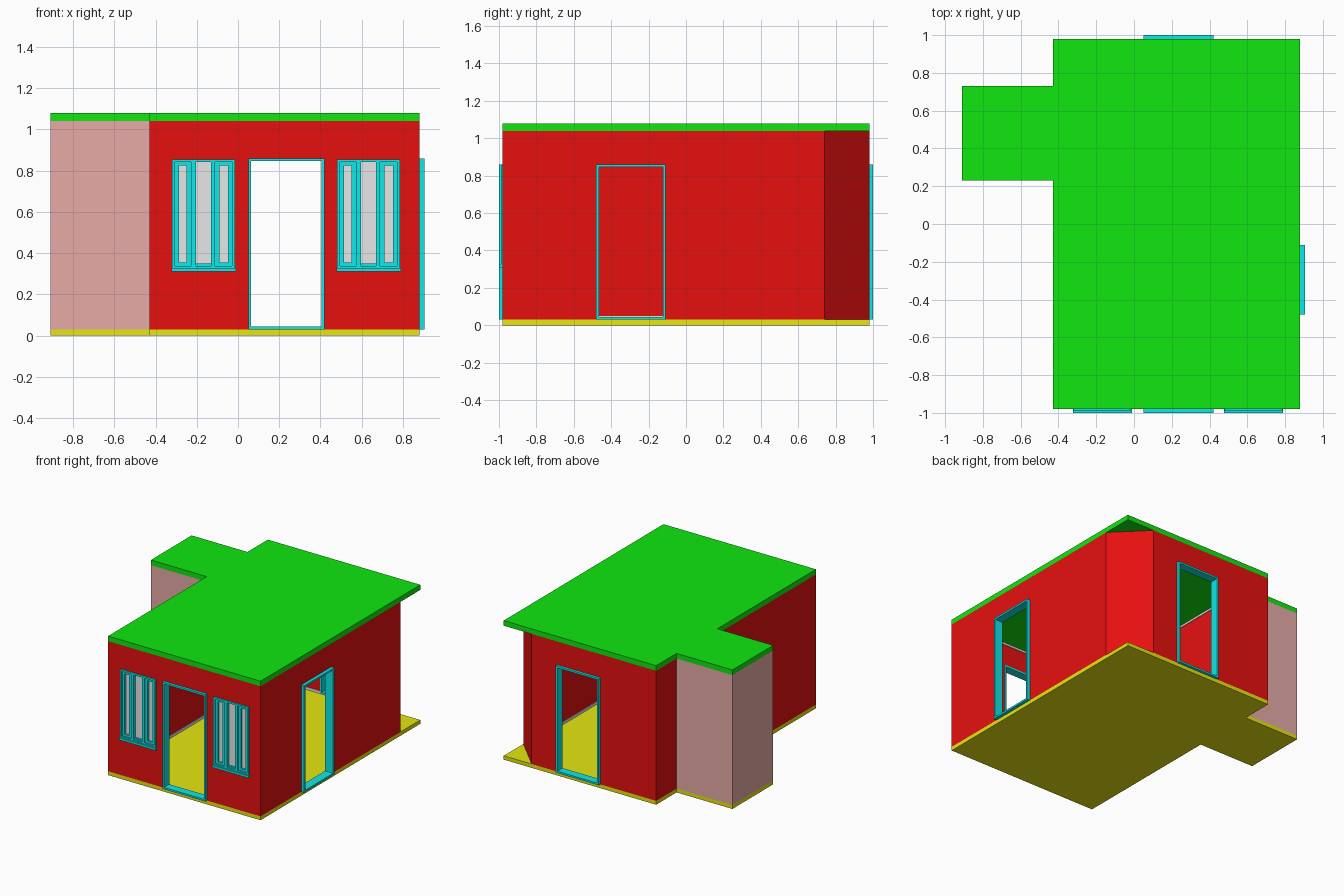
import bpy, bmesh
from mathutils import Matrix, Vector

cube = bpy.data.objects.get("Cube")
if cube:
    bpy.data.objects.remove(cube)


def material(name, r, g, b):
    m = bpy.data.materials.new(name)
    m.use_nodes = True
    m.diffuse_color = (r, g, b, 1)
    m.node_tree.nodes["Principled BSDF"].inputs["Base Color"].default_value = (r, g, b, 1)
    return m


LOW, HIGH = 0.005, 0.8
RED = material("wall red", HIGH, LOW, LOW)
GREEN = material("roof green", LOW, HIGH, LOW)
YELLOW = material("floor yellow", HIGH, HIGH, LOW)
CYAN = material("trim cyan", LOW, HIGH, HIGH)
PINK = material("annex pink", HIGH, 0.41, 0.39)
WHITE = material("pane white", HIGH, HIGH, HIGH)

# Profile planes: (u, v, depth) mapped to the world
PLAN = Matrix.Identity(3)
FRONT = Matrix(((1, 0, 0), (0, 0, 1), (0, 1, 0)))
SIDE = Matrix(((0, 0, 1), (1, 0, 0), (0, 1, 0)))


def rect(u0, u1, v0, v1):
    return [(u0, v0), (u1, v0), (u1, v1), (u0, v1)]


def inset(points, t):
    """Offset a counter-clockwise convex outline inward by t."""
    result = []
    for i, p in enumerate(points):
        p = Vector(p)
        a = (p - Vector(points[i - 1])).normalized()
        b = (Vector(points[(i + 1) % len(points)]) - p).normalized()
        na, nb = Vector((-a.y, a.x)), Vector((-b.y, b.x))
        result.append(tuple(p + (na + nb) * t / (1 + na.dot(nb))))
    return result


def finish(name, bm, mat):
    bmesh.ops.recalc_face_normals(bm, faces=bm.faces)
    mesh = bpy.data.meshes.new(name)
    bm.to_mesh(mesh)
    bm.free()
    obj = bpy.data.objects.new(name, mesh)
    bpy.context.collection.objects.link(obj)
    mesh.materials.append(mat)
    return obj


def loop_verts(bm, points, d, plane):
    return [bm.verts.new(plane @ Vector((u, v, d))) for u, v in points]


def prism(name, points, d0, d1, mat, plane=PLAN):
    bm = bmesh.new()
    a, b = (loop_verts(bm, points, d, plane) for d in (d0, d1))
    bm.faces.new(a)
    bm.faces.new(b)
    for i in range(len(a)):
        bm.faces.new((a[i - 1], a[i], b[i], b[i - 1]))
    return finish(name, bm, mat)


def ring(name, points, t, d0, d1, mat, plane=PLAN):
    """Hollow prism with side thickness t."""
    bm = bmesh.new()
    inner = inset(points, t)
    loops = [loop_verts(bm, p, d, plane)
             for p, d in ((points, d0), (points, d1), (inner, d1), (inner, d0))]
    for k in range(4):
        a, b = loops[k - 1], loops[k]
        for i in range(len(a)):
            bm.faces.new((a[i - 1], a[i], b[i], b[i - 1]))
    return finish(name, bm, mat)


def cut(obj, cutters):
    for c in cutters:
        mod = obj.modifiers.new("opening", 'BOOLEAN')
        mod.object = c
        mod.solver = 'EXACT'
    bpy.context.view_layer.update()
    graph = bpy.context.evaluated_depsgraph_get()
    mesh = bpy.data.meshes.new_from_object(obj.evaluated_get(graph))
    obj.modifiers.clear()
    obj.data = mesh


# Floor and roof slabs share one stepped outline
slab = [(-0.43, -0.98), (0.88, -0.98), (0.88, 0.98), (-0.43, 0.98),
        (-0.43, 0.73), (-0.91, 0.73), (-0.91, 0.23), (-0.43, 0.23)]
prism("floor", slab, 0, 0.03, YELLOW)
prism("roof", slab, 1.04, 1.08, GREEN)

# Main walls with one angled corner, plus interior trim
outline = [(-0.43, -0.98), (0.88, -0.98), (0.88, 0.74), (0.64, 0.98), (-0.43, 0.98)]
THICK = 0.04
walls = ring("main_walls", outline, THICK, 0.03, 1.04, RED)
inside = inset(outline, THICK)
skirting = ring("skirting", inside, 0.005, 0.03, 0.05, WHITE)
ring("cornice", inside, 0.005, 1.025, 1.04, WHITE)

# Annex
ring("annex_walls", rect(-0.91, -0.43, 0.23, 0.73), THICK, 0.03, 1.04, PINK)

# Door frames
doors = [("front", FRONT, 0.05, 0.42, -1.0, -0.935),
         ("back", FRONT, 0.05, 0.42, 0.935, 1.0),
         ("side", SIDE, -0.48, -0.11, 0.835, 0.905)]
cutters = []
for label, plane, u0, u1, d0, d1 in doors:
    shape = rect(u0, u1, 0.03, 0.86)
    ring(label + "_door_frame", shape, 0.014, d0, d1, CYAN, plane)
    cutters.append(prism(label + "_door_cutter", inset(shape, 0.004),
                         d0 - 0.05, d1 + 0.05, RED, plane))

# Windows: frame, two narrow sashes, fixed centre pane, sill
for label, x in (("right", -0.32), ("left", 0.48)):
    def name(part):
        return label + "_window_" + part
    shape = rect(x, x + 0.305, 0.325, 0.855)
    ring(name("frame"), shape, 0.014, -0.99, -0.93, CYAN, FRONT)
    cutters.append(prism(name("cutter"), inset(shape, 0.004), -1.05, -0.9, RED, FRONT))
    for side, a, b in (("outer", 0.012, 0.092), ("inner", 0.209, 0.293)):
        sash = rect(x + a, x + b, 0.335, 0.845)
        ring(name(side + "_sash"), sash, 0.021, -0.98, -0.945, CYAN, FRONT)
        prism(name(side + "_pane"), inset(sash, 0.018), -0.966, -0.96, WHITE, FRONT)
    for side, a, b in (("outer", 0.092, 0.117), ("inner", 0.189, 0.209)):
        prism(name(side + "_mullion"), rect(x + a, x + b, 0.335, 0.845),
              -0.99, -0.935, CYAN, FRONT)
    prism(name("bottom_rail"), rect(x + 0.117, x + 0.189, 0.335, 0.35),
          -0.98, -0.945, CYAN, FRONT)
    prism(name("centre_pane"), rect(x + 0.115, x + 0.191, 0.345, 0.845),
          -0.966, -0.96, WHITE, FRONT)
    prism(name("sill"), rect(x - 0.003, x + 0.31, 0.31, 0.328),
          -1.0, -0.97, CYAN, FRONT)

# Cut the openings and drop the helpers
cut(walls, cutters)
cut(skirting, cutters[:3])
for c in cutters:
    bpy.data.objects.remove(c)
